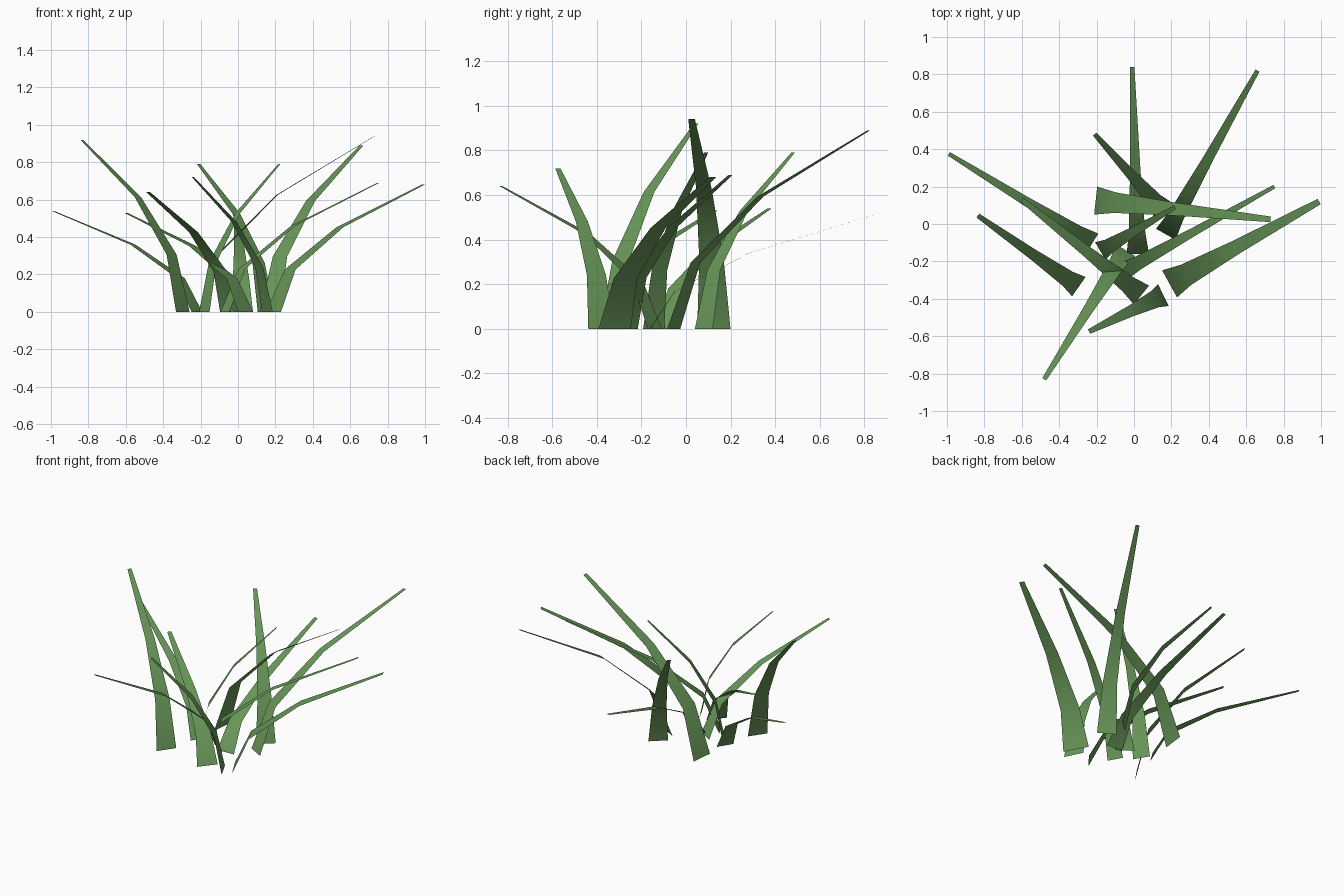
import bpy, bmesh
from mathutils import Vector

if "Cube" in bpy.data.objects:
    bpy.data.objects.remove(bpy.data.objects["Cube"])

green = bpy.data.materials.new("grass_green")
green.diffuse_color = (0.14, 0.31, 0.10, 1)
green.use_nodes = True
green.node_tree.nodes["Principled BSDF"].inputs["Base Color"].default_value = green.diffuse_color

SEGMENTS = 3
TIP_RATIO = 0.2


def blade(index, base, tip, width):
    """Flat tapering strip that rises evenly and leans out quadratically."""
    root, end = Vector((*base, 0)), Vector(tip)
    lean = Vector((end.x - root.x, end.y - root.y, 0))
    side = Vector((-lean.y, lean.x, 0)).normalized()
    bm = bmesh.new()
    rows = []
    for i in range(SEGMENTS + 1):
        t = i / SEGMENTS
        centre = root + lean * t * t + Vector((0, 0, end.z * t))
        half = side * width / 2 * (1 - (1 - TIP_RATIO) * t)
        rows.append((bm.verts.new(centre + half), bm.verts.new(centre - half)))
    for (a, b), (c, d) in zip(rows, rows[1:]):
        f = bm.faces.new((a, b, d, c))
        f.smooth = True
    mesh = bpy.data.meshes.new(f"grass_blade_{index}")
    bm.to_mesh(mesh)
    bm.free()
    mesh.materials.append(green)
    obj = bpy.data.objects.new(mesh.name, mesh)
    bpy.context.collection.objects.link(obj)


# Blades: root (x, y), tip (x, y, z), width at the root
blades = [
    ((0.02, -0.16), (-0.01, 0.84, 0.51), 0.12),
    ((0.17, -0.055), (0.66, 0.82, 0.89), 0.12),
    ((0.15, 0.08), (-0.21, 0.48, 0.79), 0.12),
    ((-0.22, -0.098), (-0.99, 0.375, 0.54), 0.11),
    ((0.04, -0.38), (-0.60, 0.13, 0.53), 0.13),
    ((-0.295, -0.335), (-0.835, 0.045, 0.92), 0.126),
    ((-0.07, -0.26), (0.75, 0.20, 0.69), 0.10),
    ((0.19, -0.32), (0.99, 0.12, 0.68), 0.165),
    ((-0.205, 0.125), (0.73, 0.025, 0.94), 0.15),
    ((-0.18, -0.145), (0.22, 0.09, 0.79), 0.11),
    ((-0.045, -0.14), (-0.48, -0.83, 0.64), 0.12),
    ((0.157, -0.38), (-0.24, -0.575, 0.72), 0.13),
]
for n, (base, tip, width) in enumerate(blades, 1):
    blade(n, base, tip, width)
